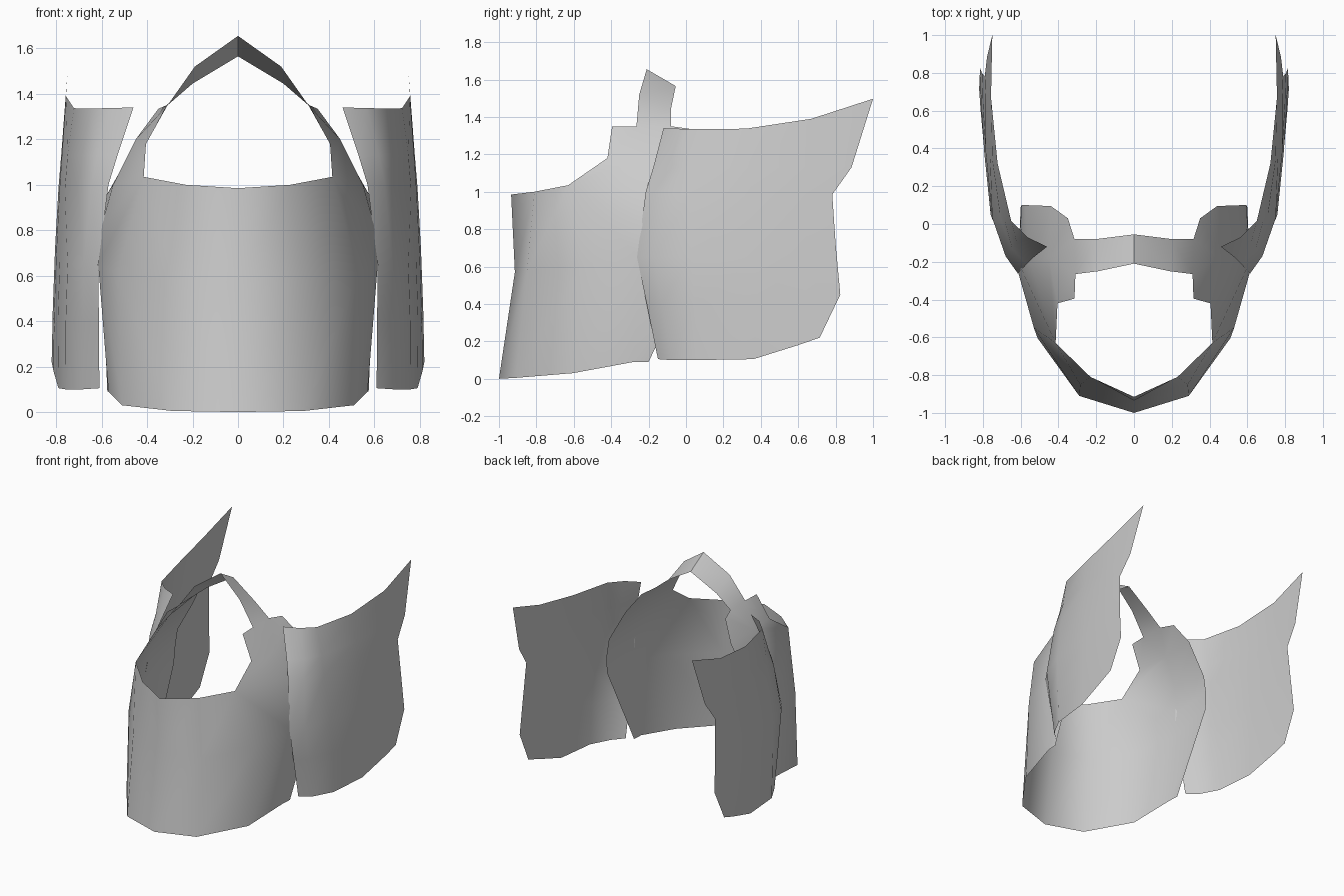
import bpy, math

if "Cube" in bpy.data.objects:
    bpy.data.objects.remove(bpy.data.objects["Cube"])

grey = bpy.data.materials.new("plain grey")
grey.diffuse_color = (0.6, 0.6, 0.6, 1)
grey.use_nodes = True
grey.node_tree.nodes["Principled BSDF"].inputs["Base Color"].default_value = grey.diffuse_color


def sheet(name, points, faces):
    """Thin sheet drawn for the right half and mirrored to the left."""
    me = bpy.data.meshes.new(name)
    me.from_pydata(points, [], faces)
    me.materials.append(grey)
    ob = bpy.data.objects.new(name, me)
    bpy.context.collection.objects.link(ob)
    bpy.ops.object.select_all(action='DESELECT')
    ob.select_set(True)
    bpy.context.view_layer.objects.active = ob
    m = ob.modifiers.new("mirror", 'MIRROR')
    m.use_clip = True
    m.merge_threshold = 0.002
    bpy.ops.object.modifier_apply(modifier=m.name)
    bpy.ops.object.shade_smooth_by_angle(angle=math.radians(50))
    return ob


def grid_faces(rows, cols):
    """Quads between rows listed from the bottom up."""
    return [(r * cols + c, r * cols + c + 1, (r + 1) * cols + c + 1, (r + 1) * cols + c)
            for r in range(rows - 1) for c in range(cols - 1)]


# Face guard: named points, from the centre line round to the rear edge
P = {
    # bottom hem
    "b0": (0, -1.0, 0), "b1": (.29, -.91, .005), "b2": (.51, -.605, .03),
    "b3": (.57, -.28, .09), "b4": (.575, -.2, .09),
    # middle crease
    "m0": (0, -.915, .57), "m1": (.285, -.85, .575), "m2": (.53, -.55, .61),
    "m3": (.615, -.25, .65), "m4": (.6, .09, .7),
    # cheek
    "n3": (.6, -.23, .82), "n4": (.595, .1, .83),
    # lower edge of the opening and temple
    "t0": (0, -.935, .985), "t1": (.23, -.81, 1.0), "t2": (.415, -.63, 1.035),
    "u3": (.55, -.2, 1.0), "u4": (.575, .1, .96),
    # side edge of the opening and upper temple
    "v2": (.405, -.42, 1.18), "v3": (.45, -.18, 1.2), "v4": (.44, .095, 1.2),
    # shoulder of the strap
    "w2": (.315, -.395, 1.35), "w3": (.31, -.265, 1.35),
    "w4": (.315, -.08, 1.35), "w5": (.35, .03, 1.335),
    # strap over the head
    "s1": (.19, -.25, 1.52), "s2": (.2, -.08, 1.445),
    "a1": (0, -.21, 1.655), "a2": (0, -.055, 1.565),
}
F = ["b0 b1 m1 m0", "b1 b2 m2 m1", "b2 b3 m3 m2", "b3 b4 m4 m3",
     "m0 m1 t1 t0", "m1 m2 t2 t1", "m2 m3 t2", "m3 n3 t2", "n3 u3 t2",
     "m3 m4 n4 n3", "n3 n4 u4 u3", "t2 u3 v3 v2", "u3 u4 v4 v3",
     "v2 v3 w3 w2", "v3 w4 w3", "v3 v4 w5 w4",
     "w3 w4 s2 s1", "s1 s2 a2 a1"]
index = {k: i for i, k in enumerate(P)}
sheet("face_guard", list(P.values()), [[index[k] for k in f.split()] for f in F])

# Side panels: rows from the bottom hem to the top edge, front to rear
panel = [
    (.61, -.15, .105), (.685, -.08, .1), (.76, .06, .1), (.79, .36, .105), (.812, .6, .18), (.82, .715, .22),
    (.612, -.21, .4), (.683, -.13, .4), (.758, .045, .4), (.793, .38, .4), (.81, .64, .4), (.815, .825, .45),
    (.615, -.262, .65), (.68, -.17, .65), (.75, .03, .65), (.785, .38, .65), (.8, .64, .68), (.805, .8, .72),
    (.57, -.215, 1.0), (.645, -.13, 1.0), (.705, .02, .98), (.762, .35, .98), (.785, .64, .985), (.79, .782, .985),
    (.53, -.175, 1.13), (.62, -.1, 1.13), (.685, .02, 1.13), (.75, .34, 1.13), (.775, .65, 1.13), (.778, .885, 1.13),
    (.46, -.12, 1.34), (.565, -.07, 1.338), (.65, .015, 1.335), (.722, .32, 1.337), (.757, .67, 1.39), (.75, 1.0, 1.497),
]
sheet("side_panels", panel, grid_faces(6, 6))
